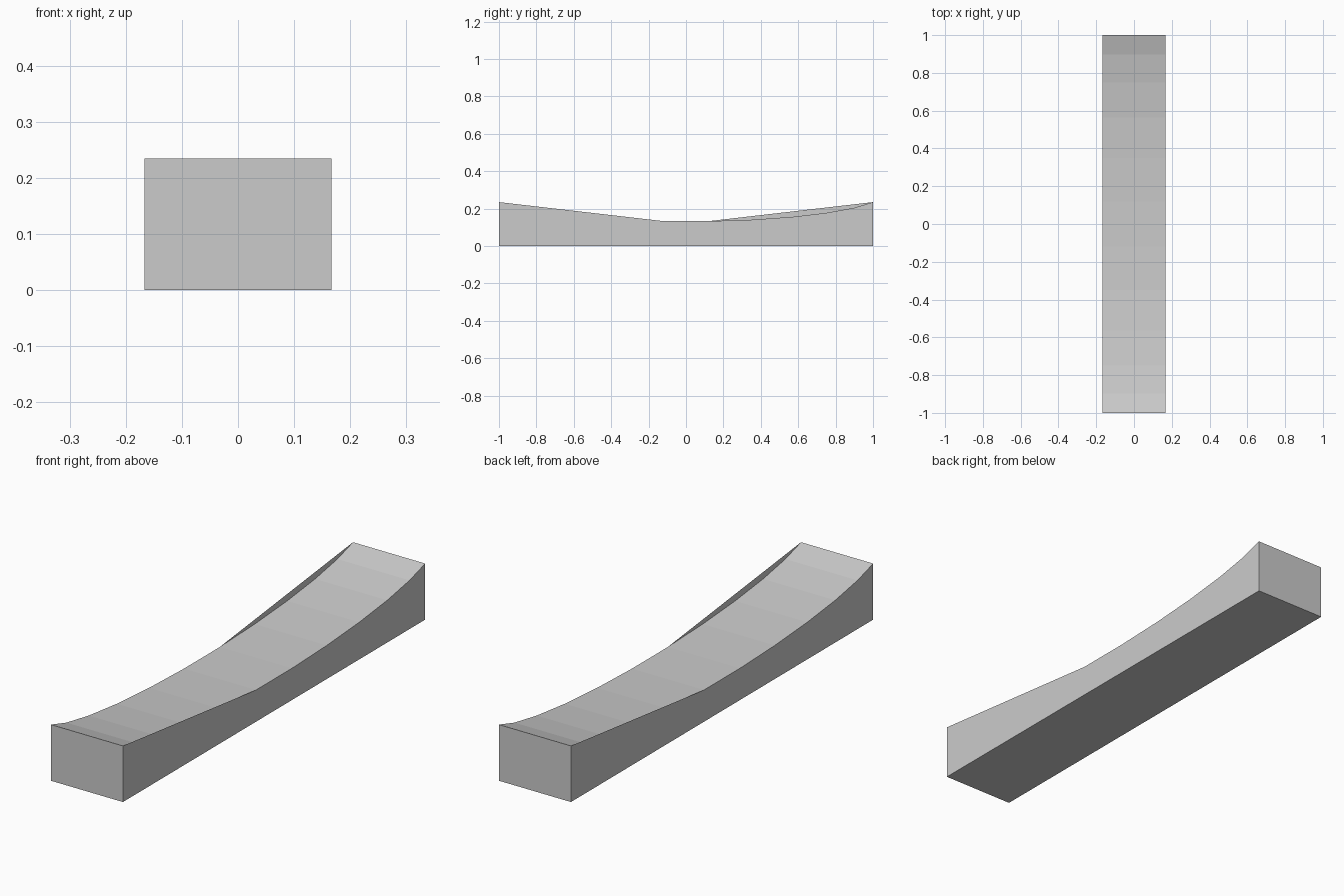
import bpy, bmesh
from math import sin, cos, asin

if "Cube" in bpy.data.objects:
    bpy.data.objects.remove(bpy.data.objects["Cube"])

HALF_W, END_Z, LOW_Z = 0.167, 0.235, 0.133
RADIUS_Y, SEGMENTS = 1.06, 11

# Sagging top profile: elliptical arc from y = -1 to y = 1
end = asin(1 / RADIUS_Y)
depth = (END_Z - LOW_Z) / (cos(end / SEGMENTS) - cos(end))
angles = [end * (2 * i / SEGMENTS - 1) for i in range(SEGMENTS + 1)]
profile = [(RADIUS_Y * sin(a), LOW_Z + depth * (cos(end / SEGMENTS) - cos(a)))
           for a in angles]

bm = bmesh.new()


def side_verts(x):
    top = [bm.verts.new((x, y, z)) for y, z in profile]
    return top, bm.verts.new((x, -1, 0)), bm.verts.new((x, 1, 0))


left, left_front, left_back = side_verts(-HALF_W)
right, right_front, right_back = side_verts(HALF_W)

# Curved top strip
for i in range(SEGMENTS):
    bm.faces.new((left[i], right[i], right[i + 1], left[i + 1]))

# Base and ends
bm.faces.new((left_front, left_back, right_back, right_front))
bm.faces.new((left_front, right_front, right[0], left[0]))
bm.faces.new((right_back, left_back, left[-1], right[-1]))

# Side walls: one half follows the curve, the other runs straight to the end
mid = SEGMENTS // 2
right_top = [right[0]] + right[mid:]
left_top = left[:mid + 2] + [left[-1]]
bm.faces.new([right_front, right_back] + right_top[::-1])
bm.faces.new([left_back, left_front] + left_top)

mesh = bpy.data.meshes.new("curved_block")
bm.to_mesh(mesh)
bm.free()
block = bpy.data.objects.new("curved_block", mesh)
bpy.context.collection.objects.link(block)
